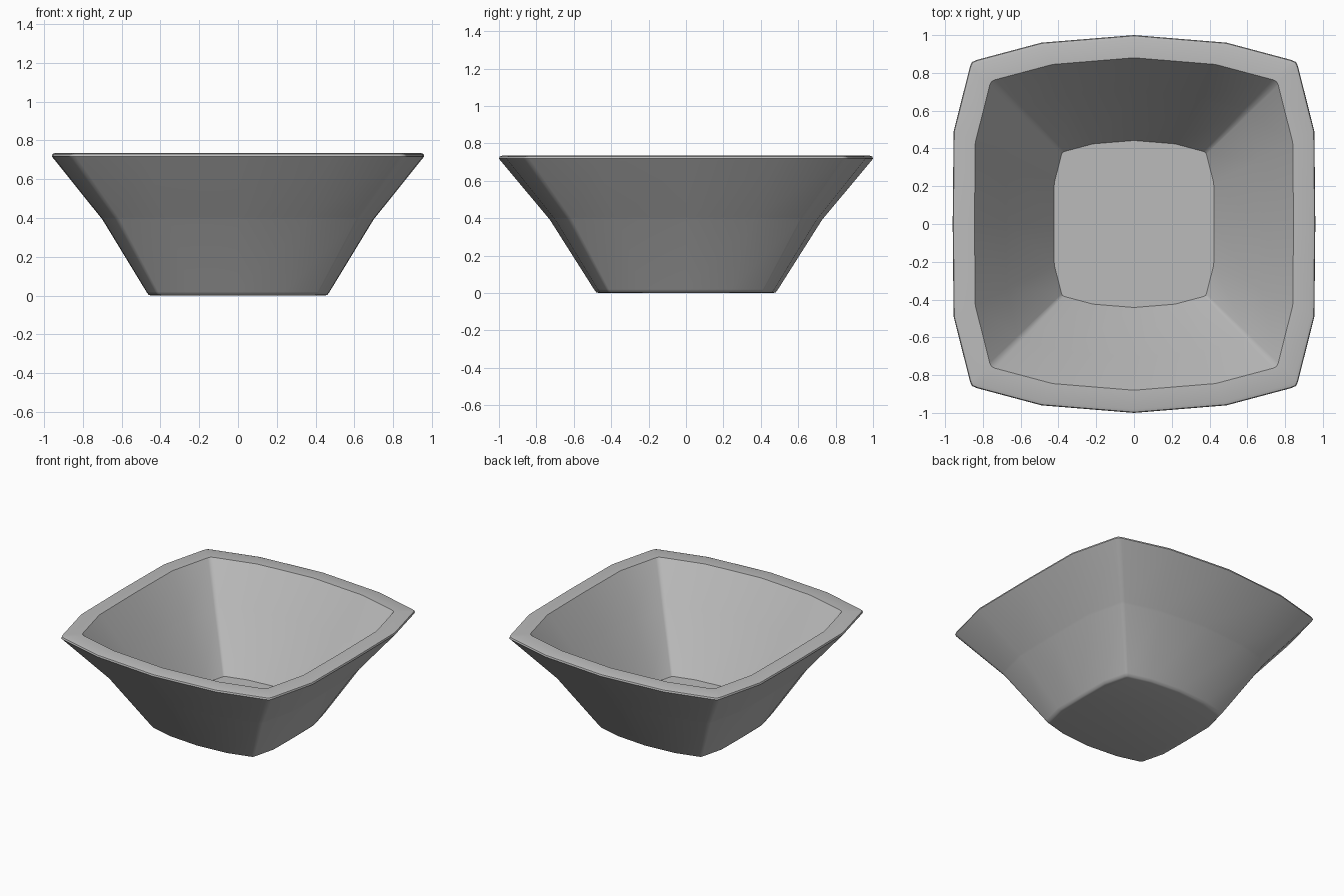
import bpy, bmesh, math

if "Cube" in bpy.data.objects:
    bpy.data.objects.remove(bpy.data.objects["Cube"], do_unlink=True)

# Plain grey ceramic
grey = bpy.data.materials.new("grey ceramic")
grey.use_nodes = True
colour = (0.5, 0.5, 0.5, 1)
grey.diffuse_color = colour
grey.node_tree.nodes["Principled BSDF"].inputs["Base Color"].default_value = colour

# Bulging square outline: one quarter, mirrored round
quarter = [(0.96, 0), (0.955, 0.49), (0.868, 0.835), (0.858, 0.857),
           (0.835, 0.868), (0.49, 0.96), (0, 1)]
half = quarter + [(-x, y) for x, y in reversed(quarter[:-1])]
outline = half + [(x, -y) for x, y in reversed(half[1:-1])]

# Wall profile (scale of outline, height), from the foot up, over the rim, down to the floor
profile = [(0.465, 0), (0.48, 0.004), (0.492, 0.02), (0.728, 0.392), (0.738, 0.404),
           (0.992, 0.708), (1, 0.718), (0.996, 0.73), (0.98, 0.735), (0.88, 0.735),
           (0.705, 0.475), (0.692, 0.455), (0.442, 0.09)]

bm = bmesh.new()
rings = [[bm.verts.new((x * s, y * s, z)) for x, y in outline] for s, z in profile]
n = len(outline)
for low, high in zip(rings, rings[1:]):
    for i in range(n):
        j = (i + 1) % n
        bm.faces.new((low[i], low[j], high[j], high[i]))

# Underside and inner floor
bm.faces.new(list(reversed(rings[0])))
bm.faces.new(rings[-1])
bmesh.ops.recalc_face_normals(bm, faces=bm.faces)

mesh = bpy.data.meshes.new("bowl")
bm.to_mesh(mesh)
bm.free()
mesh.materials.append(grey)
bowl = bpy.data.objects.new("bowl", mesh)
bpy.context.collection.objects.link(bowl)
bpy.context.view_layer.objects.active = bowl
bowl.select_set(True)
bpy.ops.object.shade_smooth_by_angle(angle=math.radians(42))
